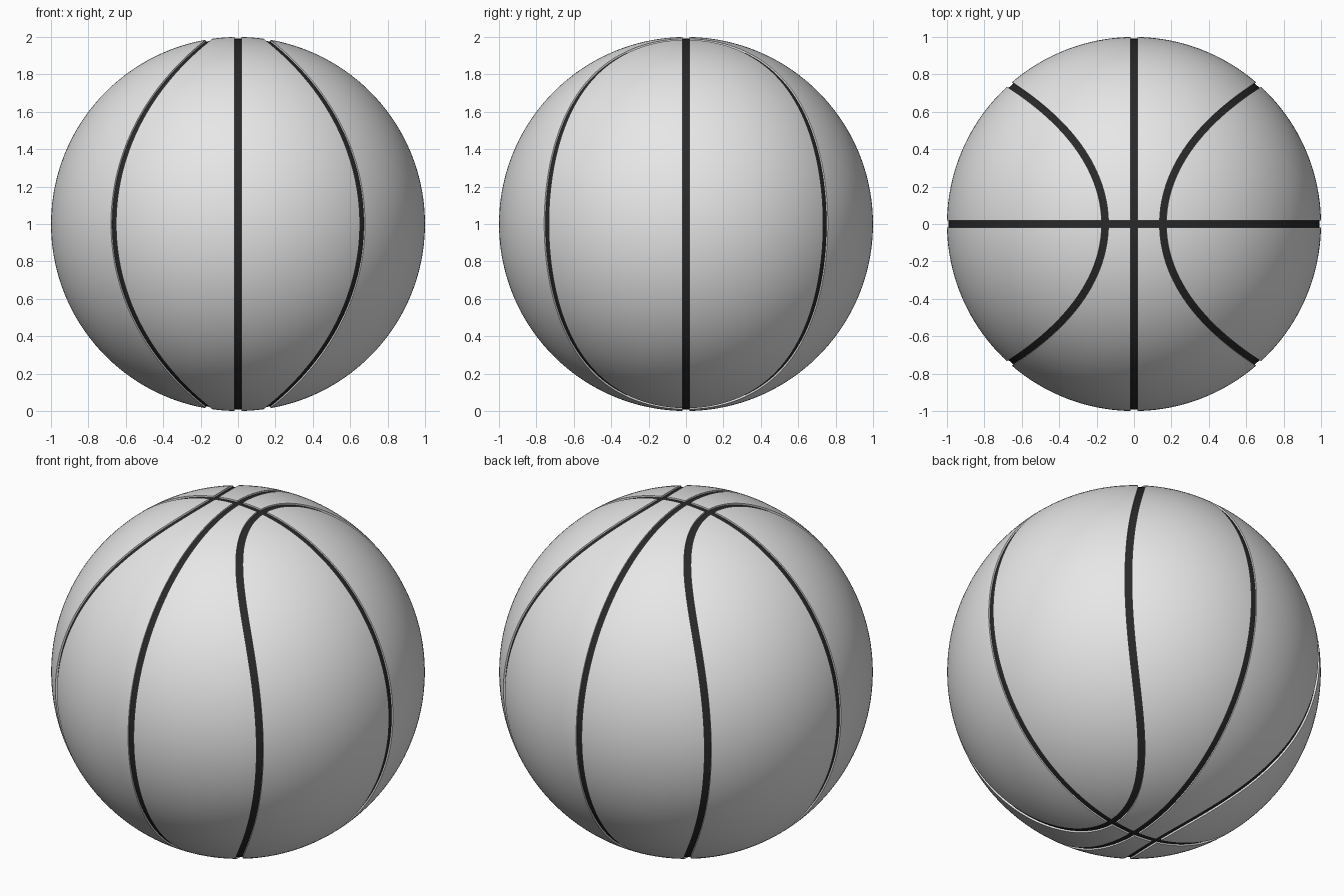
import bpy, bmesh, math
from mathutils import Vector

if "Cube" in bpy.data.objects:
    bpy.data.objects.remove(bpy.data.objects["Cube"])

WIDTH, DEPTH, STEPS = 0.037, 0.009, 192


def material(name, rgb):
    m = bpy.data.materials.new(name)
    m.diffuse_color = (*rgb, 1)
    m.use_nodes = True
    m.node_tree.nodes["Principled BSDF"].inputs["Base Color"].default_value = m.diffuse_color
    return m


MATS = [material("light_grey", (0.8, 0.8, 0.8)), material("seam_black", (0.022, 0.022, 0.022))]


def make_object(name, bm):
    mesh = bpy.data.meshes.new(name)
    bm.to_mesh(mesh)
    bm.free()
    for m in MATS:
        mesh.materials.append(m)
    obj = bpy.data.objects.new(name, mesh)
    bpy.context.collection.objects.link(obj)
    return obj


def curved_seam(a, side):
    # point on the unit sphere where |x| follows a bowed curve in y
    x = 0.4
    for _ in range(60):
        y2 = (1 - x * x) * math.cos(a) ** 2
        x = 0.5 * (x + 0.155 + 0.80 * y2 + 0.21 * y2 * y2)
    r = math.sqrt(1 - x * x)
    return Vector((side * x, r * math.cos(a), r * math.sin(a)))


def groove_cutter(name, path, depth):
    # square section swept round the ball; only the groove floor is black
    pts = [path(2 * math.pi * (i + 0.37) / STEPS) for i in range(STEPS)]
    bm = bmesh.new()
    rings = []
    for i, p in enumerate(pts):
        t = pts[(i + 1) % STEPS] - pts[i - 1]
        s = p.cross(t).normalized() * WIDTH / 2
        lo, hi = p * (1 - depth), p * 1.02
        rings.append([bm.verts.new(v) for v in (lo - s, lo + s, hi + s, hi - s)])
    for i in range(STEPS):
        a, b = rings[i], rings[(i + 1) % STEPS]
        for k in range(4):
            n = (k + 1) % 4
            f = bm.faces.new((a[k], a[n], b[n], b[k]))
            f.material_index = 1 if k == 0 else 0
    bmesh.ops.recalc_face_normals(bm, faces=bm.faces)
    obj = make_object(name, bm)
    obj.hide_render = True
    return obj


# Ball
bm = bmesh.new()
bmesh.ops.create_icosphere(bm, subdivisions=6, radius=1)
ball = make_object("ball", bm)

# Seams: two great circles and a mirrored pair of bowed loops
paths = [
    lambda a: Vector((0, math.cos(a), math.sin(a))),
    lambda a: Vector((math.cos(a), 0, math.sin(a))),
    lambda a: curved_seam(a, 1),
    lambda a: curved_seam(a, -1),
]
cutters = []
for i, path in enumerate(paths):
    c = groove_cutter(f"seam_cutter_{i + 1}", path, DEPTH + 0.0004 * i)
    mod = ball.modifiers.new("seam", 'BOOLEAN')
    mod.operation, mod.solver, mod.object = 'DIFFERENCE', 'EXACT', c
    cutters.append(c)

# Bake the grooves, then drop the cutters
dg = bpy.context.evaluated_depsgraph_get()
baked = bpy.data.meshes.new_from_object(ball.evaluated_get(dg))
ball.modifiers.clear()
ball.data = baked
for c in cutters:
    bpy.data.objects.remove(c)

ball.location.z = 1
bpy.context.view_layer.objects.active = ball
ball.select_set(True)
bpy.ops.object.shade_smooth_by_angle(angle=math.radians(30))
